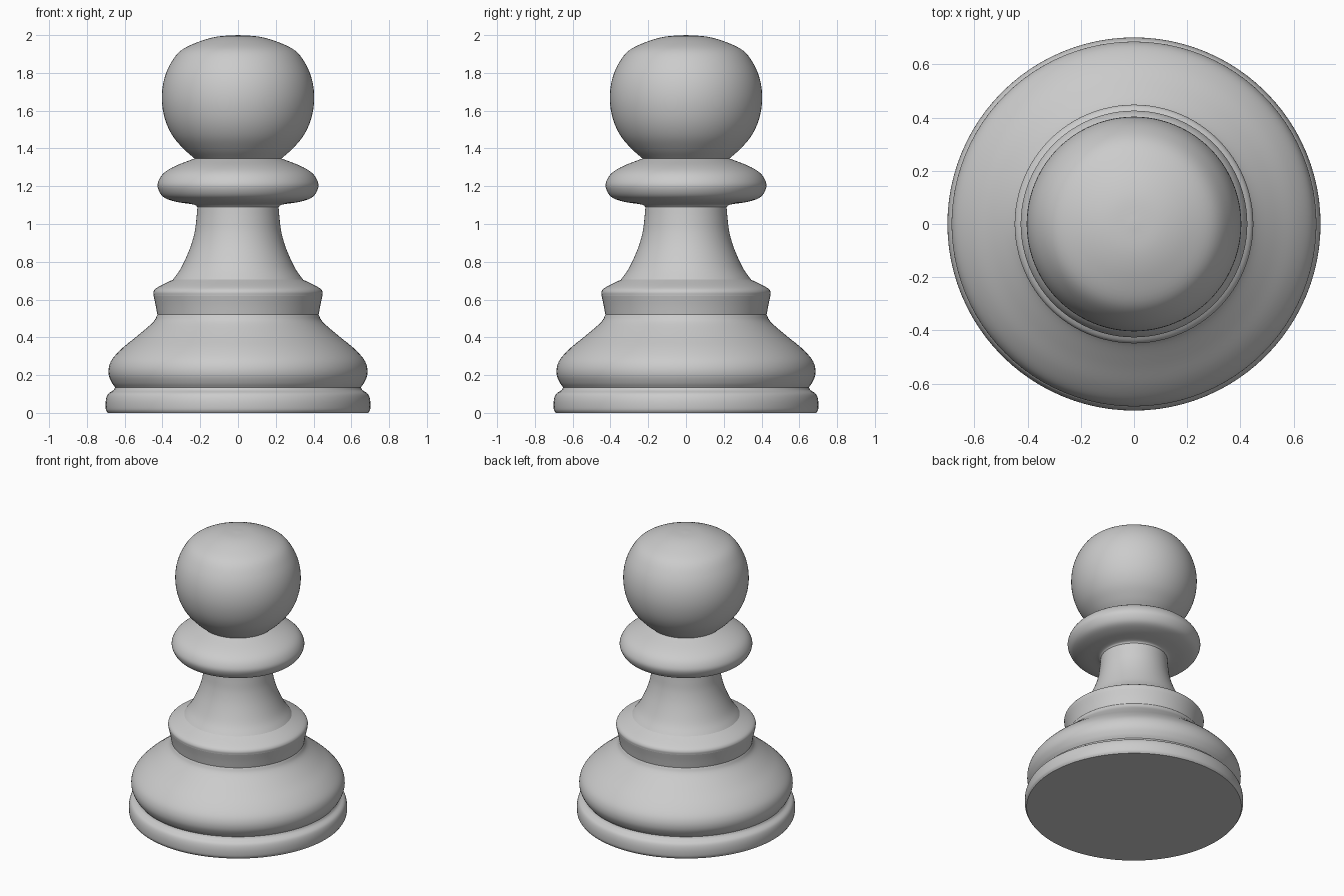
import bpy, bmesh, math
from mathutils import Vector

SEGMENTS = 96
SUBSTEPS = 5

if "Cube" in bpy.data.objects:
    bpy.data.objects.remove(bpy.data.objects["Cube"], do_unlink=True)

grey = bpy.data.materials.new("plain grey")
grey.use_nodes = True
grey.diffuse_color = (0.6, 0.6, 0.6, 1)
grey.node_tree.nodes["Principled BSDF"].inputs["Base Color"].default_value = (0.6, 0.6, 0.6, 1)


def smooth_path(points):
    """Catmull-Rom curve through (radius, height) points."""
    p = [Vector(q) for q in points]
    p = [2 * p[0] - p[1]] + p + [2 * p[-1] - p[-2]]
    path = []
    for a, b, c, d in zip(p, p[1:], p[2:], p[3:]):
        for i in range(SUBSTEPS):
            t = i / SUBSTEPS
            path.append(b + (c - a) * t / 2 + (2 * a - 5 * b + 4 * c - d) * t * t / 2
                        + (3 * b - a - 3 * c + d) * t ** 3 / 2)
    return path + [p[-2]]


def lathe(name, points, cap_bottom=False):
    """Turn a bottom-to-top profile around the z axis."""
    bm = bmesh.new()
    verts = [bm.verts.new((max(r, 0), 0, z)) for r, z in smooth_path(points)]
    edges = [bm.edges.new(pair) for pair in zip(verts, verts[1:])]
    bmesh.ops.spin(bm, geom=verts + edges, axis=(0, 0, 1), cent=(0, 0, 0),
                   angle=math.tau, steps=SEGMENTS, use_merge=True)
    bmesh.ops.remove_doubles(bm, verts=bm.verts, dist=0.0001)
    # Face every side the way the profile's travel direction implies
    bmesh.ops.recalc_face_normals(bm, faces=bm.faces)
    widest = max(bm.faces, key=lambda f: f.calc_center_median().xy.length)
    if widest.normal.xy.dot(widest.calc_center_median().xy) < 0:
        bmesh.ops.reverse_faces(bm, faces=bm.faces)
    if cap_bottom:
        low = min(v.co.z for v in bm.verts)
        rim = [e for e in bm.edges if e.is_boundary
               and all(abs(v.co.z - low) < 0.0001 for v in e.verts)]
        bmesh.ops.contextual_create(bm, geom=rim)
        for f in bm.faces:
            if len(f.verts) > 4 and f.normal.z > 0:
                f.normal_flip()
    mesh = bpy.data.meshes.new(name)
    bm.to_mesh(mesh)
    bm.free()
    mesh.materials.append(grey)
    obj = bpy.data.objects.new(name, mesh)
    bpy.context.collection.objects.link(obj)
    bpy.ops.object.select_all(action='DESELECT')
    obj.select_set(True)
    bpy.context.view_layer.objects.active = obj
    bpy.ops.object.shade_smooth_by_angle(angle=math.radians(35))


# Foot disc with a rounded rim and a narrow groove above it
lathe("foot", [(0.69, 0), (0.7, 0.02), (0.7, 0.065), (0.688, 0.1),
               (0.66, 0.12), (0.65, 0.135)], cap_bottom=True)
# Wide bulging base
lathe("base", [(0.65, 0.135), (0.668, 0.16), (0.684, 0.2), (0.683, 0.245), (0.662, 0.29),
               (0.61, 0.345), (0.53, 0.41), (0.45, 0.48), (0.427, 0.52)])
# Flared band and its sloping shoulder
lathe("band", [(0.427, 0.52), (0.436, 0.57), (0.447, 0.62)])
lathe("shoulder", [(0.447, 0.62), (0.447, 0.643), (0.425, 0.665), (0.345, 0.705)])
# Concave stem
lathe("stem", [(0.345, 0.705), (0.3, 0.77), (0.255, 0.87), (0.23, 0.955),
               (0.22, 1.03), (0.215, 1.09)])
# Rounded collar
lathe("collar", [(0.215, 1.09), (0.235, 1.103), (0.33, 1.118), (0.395, 1.143), (0.424, 1.19),
                 (0.42, 1.23), (0.39, 1.272), (0.33, 1.308), (0.23, 1.347)])
# Head
lathe("head", [(0.23, 1.347), (0.285, 1.395), (0.345, 1.465), (0.385, 1.55), (0.403, 1.65),
               (0.395, 1.75), (0.362, 1.84), (0.305, 1.916), (0.21, 1.964),
               (0.11, 1.992), (0, 2)])
